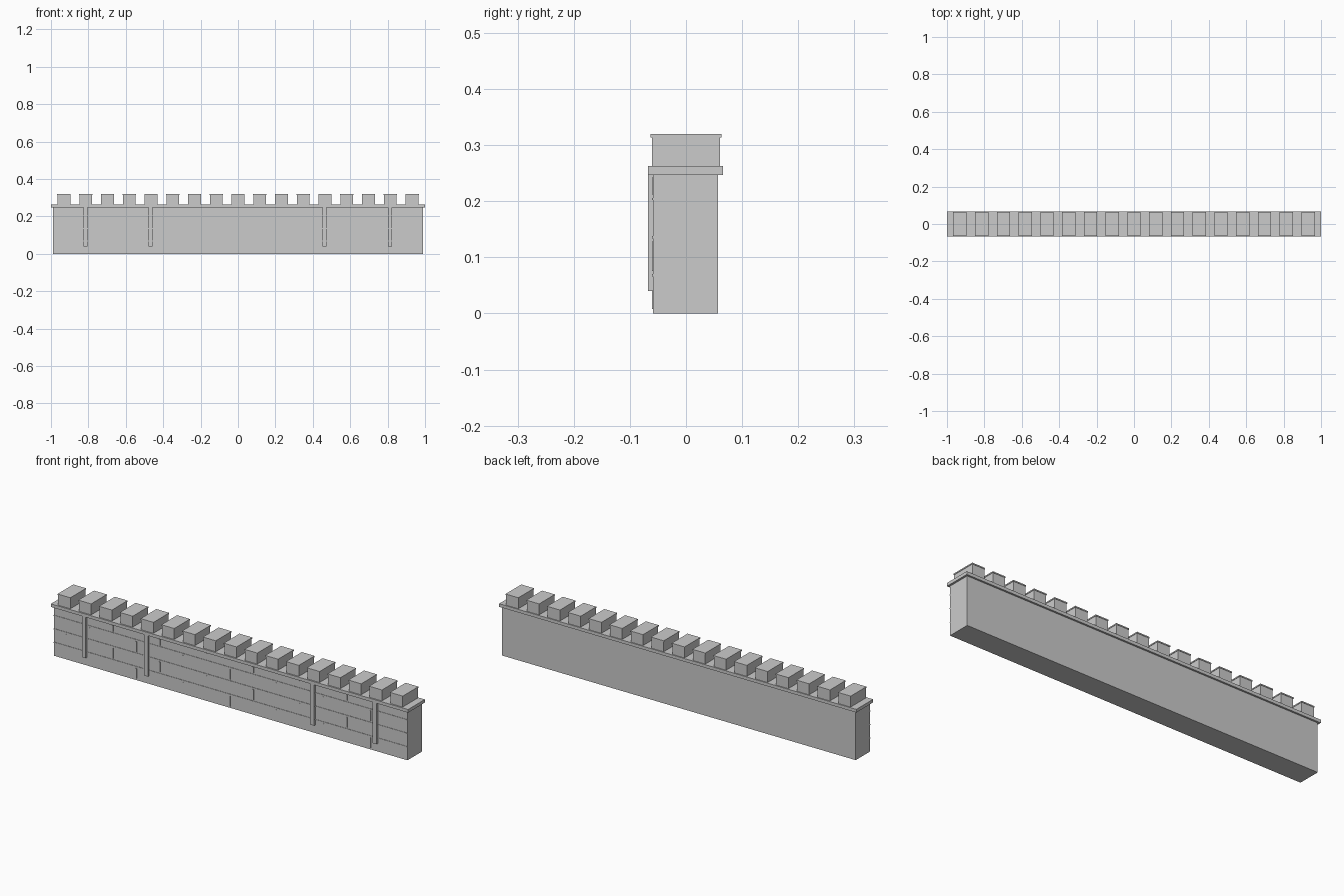
import bpy, bmesh
from mathutils import Matrix, Vector

if "Cube" in bpy.data.objects:
    bpy.data.objects.remove(bpy.data.objects["Cube"])


def boxes(name, spans):
    """One object made of boxes, each given as (x0, x1, y0, y1, z0, z1)."""
    bm = bmesh.new()
    for x0, x1, y0, y1, z0, z1 in spans:
        centre = Vector(((x0 + x1) / 2, (y0 + y1) / 2, (z0 + z1) / 2))
        size = Matrix.Diagonal((x1 - x0, y1 - y0, z1 - z0, 1))
        bmesh.ops.create_cube(bm, size=1, matrix=Matrix.Translation(centre) @ size)
    mesh = bpy.data.meshes.new(name)
    bm.to_mesh(mesh)
    bm.free()
    obj = bpy.data.objects.new(name, mesh)
    bpy.context.collection.objects.link(obj)
    return obj


FRONT, BACK = -0.059, 0.057
WALL_TOP, COPING_TOP = 0.247, 0.263

# Main wall and the coping slab on top
boxes("wall_body", [(-0.99, 0.99, FRONT, BACK, 0, WALL_TOP)])
boxes("coping", [(-1, 1, -0.068, 0.066, WALL_TOP, COPING_TOP)])

# Battlements with thin overhanging caps
xs = [(i - 8) * 0.1163 for i in range(17)]
boxes("merlons", [(x - 0.034, x + 0.034, -0.061, 0.061, COPING_TOP, 0.315) for x in xs])
boxes("merlon_caps", [(x - 0.036, x + 0.036, -0.063, 0.063, 0.314, 0.32) for x in xs])

# Raised horizontal mortar courses on the front
course = 0.068
boxes("mortar_courses", [(-0.99, 0.99, FRONT - 0.002, FRONT + 0.002,
                          k * course - 0.002, k * course + 0.002) for k in (1, 2, 3)])

# Vertical joints, staggered by half a brick on alternate courses
joints = []
for row in range(4):
    for i in range(8):
        x = -0.79 + 0.262 * i + (-0.131 if row % 2 else 0)
        if x < 0.98:
            z = row * course
            joints.append((x - 0.003, x + 0.003, FRONT - 0.002, FRONT + 0.002,
                           z + 0.008, min(z + 0.06, 0.242)))
boxes("mortar_joints", joints)

# Slim pilaster strips on the front
boxes("pilasters", [(x - 0.011, x + 0.011, -0.068, FRONT + 0.002, 0.04, WALL_TOP)
                    for x in (-0.816, -0.467, 0.463, 0.813)])
